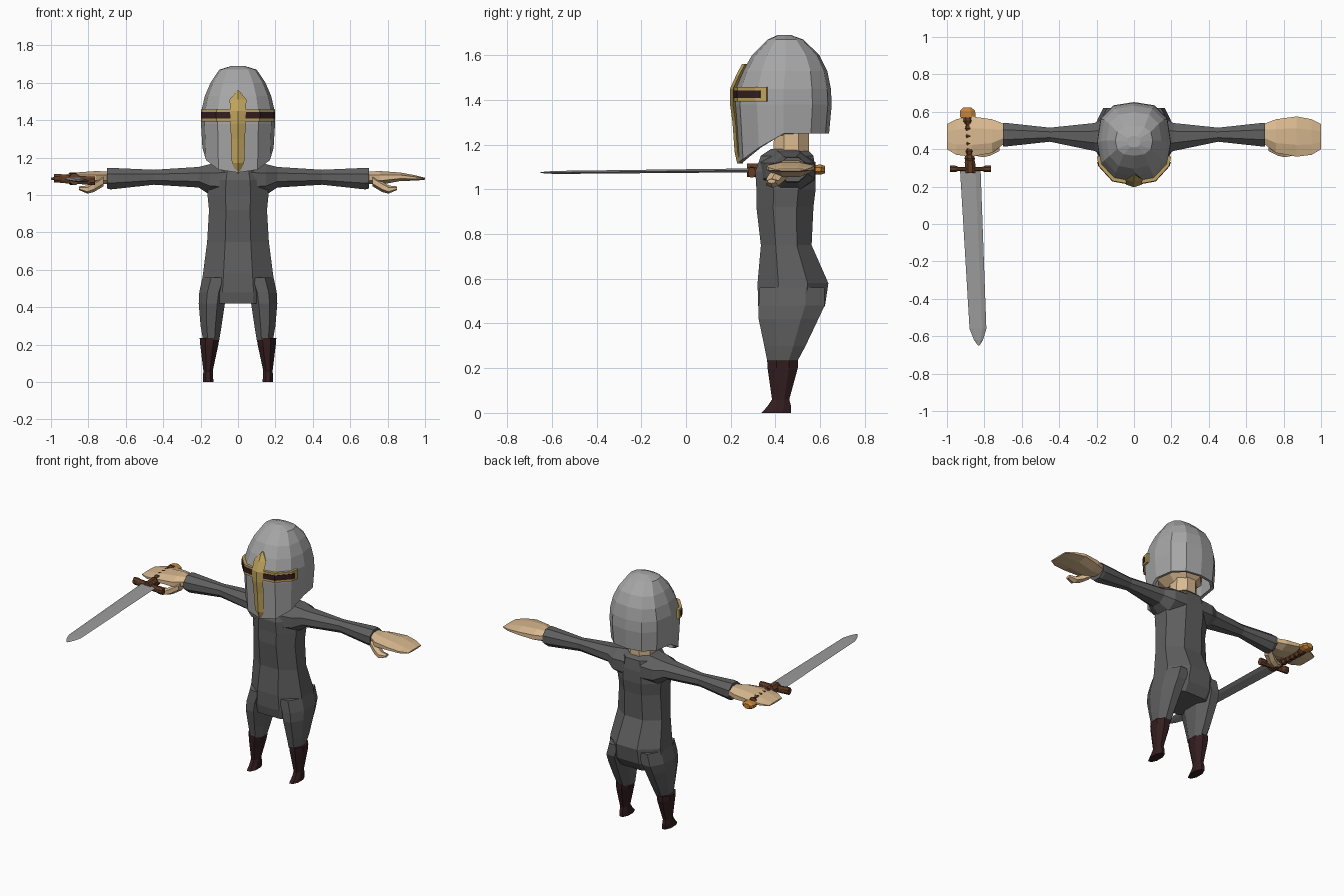
import bpy, bmesh, math


def material(name, r, g, b):
    m = bpy.data.materials.new(name)
    m.diffuse_color = (r, g, b, 1)
    return m


STEEL = material("light steel", .38, .38, .38)
BLADE = material("blade steel", .33, .33, .33)
CLOTH = material("dark grey cloth", .115, .115, .115)
SKIN = material("skin", .70, .49, .28)
GOLD = material("gold trim", .52, .37, .11)
BOOT = material("dark red leather", .035, .013, .014)
BROWN = material("brown leather", .12, .045, .018)
ORANGE = material("bronze", .58, .24, .045)


def finish(name, bm, mat, thick=0, offset=0):
    bmesh.ops.recalc_face_normals(bm, faces=bm.faces)
    me = bpy.data.meshes.new(name)
    bm.to_mesh(me)
    bm.free()
    me.materials.append(mat)
    ob = bpy.data.objects.new(name, me)
    bpy.context.collection.objects.link(ob)
    if thick:
        mod = ob.modifiers.new("thickness", 'SOLIDIFY')
        mod.thickness, mod.offset = thick, offset
    return ob


def skin_rings(bm, rings, caps=(True, True)):
    loops = [[bm.verts.new(p) for p in r] for r in rings]
    for a, b in zip(loops, loops[1:]):
        for i in range(len(a)):
            j = (i + 1) % len(a)
            bm.faces.new((a[i], a[j], b[j], b[i]))
    for loop, cap in zip((loops[0], loops[-1]), caps):
        if cap:
            bm.faces.new(loop)


def loft(name, axis, rings, mat, n=8, flat=True, sx=1):
    """Rings are (position, a0, a1, b0, b1); a and b are the two other axes in xyz order."""
    off = math.pi / n if flat else 0
    k = 1 / math.cos(math.pi / n) if flat else 1
    out = []
    for t, a0, a1, b0, b1 in rings:
        ring = []
        for i in range(n):
            w = 2 * math.pi * i / n + off
            p = [(a0 + a1) / 2 + math.cos(w) * k * (a1 - a0) / 2,
                 (b0 + b1) / 2 + math.sin(w) * k * (b1 - b0) / 2]
            p.insert("xyz".index(axis), t)
            ring.append((p[0] * sx, p[1], p[2]))
        out.append(ring)
    bm = bmesh.new()
    skin_rings(bm, out)
    return finish(name, bm, mat)


# Torso
loft("torso", "z", [(z, -h, h, y0, y1) for z, h, y0, y1 in [
    (1.18, .075, .38, .54), (1.15, .13, .335, .57), (1.08, .155, .31, .58),
    (1.0, .163, .315, .58), (.92, .155, .315, .57), (.75, .165, .335, .562),
    (.58, .187, .32, .637), (.48, .20, .323, .622), (.42, .19, .335, .585)]], CLOTH)

# Limbs, mirrored
for side, sx in (("left", 1), ("right", -1)):
    loft(side + "_trouser_leg", "z", [
        (.56, .03, .19, .33, .62), (.48, .06, .207, .325, .62), (.42, .07, .21, .325, .592),
        (.30, .088, .20, .35, .535), (.225, .10, .187, .365, .495)], CLOTH, sx=sx)
    loft(side + "_boot", "z", [
        (.235, .10, .205, .363, .502), (.20, .105, .202, .365, .50),
        (.06, .135, .185, .385, .462), (.03, .134, .187, .365, .47),
        (0, .13, .188, .338, .47)], BOOT, sx=sx)
    loft(side + "_sleeve", "x", [
        (.06, .33, .58, .99, 1.175), (.15, .355, .575, 1.0, 1.165), (.21, .39, .54, 1.04, 1.15),
        (.45, .44, .515, 1.055, 1.135), (.68, .415, .54, 1.03, 1.145),
        (.70, .415, .54, 1.035, 1.143)], CLOTH, sx=sx)
    loft(side + "_hand", "x", [
        (.68, .44, .53, 1.06, 1.125), (.76, .38, .56, 1.055, 1.128), (.87, .36, .575, 1.075, 1.12),
        (.95, .37, .56, 1.077, 1.105), (1.0, .40, .535, 1.082, 1.092)], SKIN, sx=sx)
    loft(side + "_thumb", "x", [
        (.72, .39, .46, 1.05, 1.10), (.77, .365, .43, 1.02, 1.07),
        (.805, .357, .415, 1.01, 1.048), (.85, .365, .40, 1.028, 1.045)], SKIN, n=6, sx=sx)

# Neck and the head inside the helmet
loft("neck", "z", [(1.13, -.085, .085, .39, .55), (1.30, -.075, .075, .395, .55)], SKIN)
loft("head", "z", [(1.24, -.07, .07, .34, .53), (1.29, -.13, .13, .30, .57),
                   (1.45, -.14, .14, .29, .58), (1.56, -.10, .10, .35, .54)], SKIN)

# Helmet: angular plan, with a hem that dips toward the front
half = [(0, -1), (.55, -.9), (.9, -.55), (1, 0), (.9, .6), (.55, .92), (0, 1)]
plan = half + [(-x, y) for x, y in half[-2:0:-1]]
rows = [(1.69, .035, .41, .47), (1.67, .10, .365, .525), (1.60, .147, .295, .597),
        (1.53, .177, .255, .632), (1.45, .196, .225, .648), (1.38, .198, .22, .652),
        (None, .19, .235, .64)]
rings = [[(x * h, (y0 + y1) / 2 + y * (y1 - y0) / 2,
           z or 1.25 - .13 * max(0, -y) ** 1.2) for x, y in plan] for z, h, y0, y1 in rows]
bm = bmesh.new()
skin_rings(bm, rings, caps=(True, False))
finish("helmet", bm, STEEL, .02, -1)


# Visor strips wrapped round the helmet front
def strip(name, right, z0, z1, thick, mat):
    pts = right + [(-x, y) for x, y in right[-2::-1]]
    bm = bmesh.new()
    lo, hi = ([bm.verts.new((x, y, z)) for x, y in pts] for z in (z0, z1))
    for i in range(len(pts) - 1):
        bm.faces.new((lo[i], lo[i + 1], hi[i + 1], hi[i]))
    finish(name, bm, mat, thick)


front = [(.179, .315), (.110, .239), (0, .219)]
strip("visor_frame", [(.189, .363)] + front, 1.393, 1.457, .020, GOLD)
strip("visor_slit", [(.1845, .335)] + front, 1.408, 1.443, .026, BOOT)

# Ridged nose bar
loft("nose_bar", "z", [(z, -h, h, y, y + .027) for z, h, y in [
    (1.115, .004, .229), (1.17, .033, .217), (1.30, .038, .208), (1.38, .04, .197),
    (1.45, .042, .197), (1.51, .045, .224), (1.56, .004, .25)]], GOLD, n=4, flat=False)


# Sword, slightly slanted, lying in the right hand
def sword_ring(y, hx, hz):
    x, z = -.83 - .048 * (y + .65), 1.085 - .0105 * (.3 - y)
    return (y, x - hx, x + hx, z - hz, z + hz)


loft("sword_blade", "y", [sword_ring(*r) for r in [
    (.29, .055, .010), (-.56, .045, .008), (-.62, .024, .006), (-.65, .004, .002)]],
    BLADE, n=6, flat=False)
loft("sword_guard", "x", [
    (-.985, .277, .312, 1.068, 1.113), (-.955, .277, .312, 1.066, 1.113),
    (-.94, .283, .306, 1.064, 1.11), (-.81, .283, .306, 1.056, 1.10),
    (-.795, .277, .312, 1.053, 1.10), (-.765, .277, .312, 1.053, 1.098)], BROWN)
loft("guard_collar", "y", [sword_ring(.272, .028, .03), sword_ring(.33, .028, .03),
                           sword_ring(.35, .022, .024)], BROWN)
grip = [(.33 + .02 * i, .022 + .006 * (i % 2), .026 + .007 * (i % 2)) for i in range(13)]
loft("sword_grip", "y", [sword_ring(*r) for r in grip], BROWN)
loft("sword_pommel", "y", [sword_ring(*r) for r in [
    (.555, .022, .018), (.572, .041, .022), (.605, .041, .022), (.622, .022, .016)]], ORANGE)
